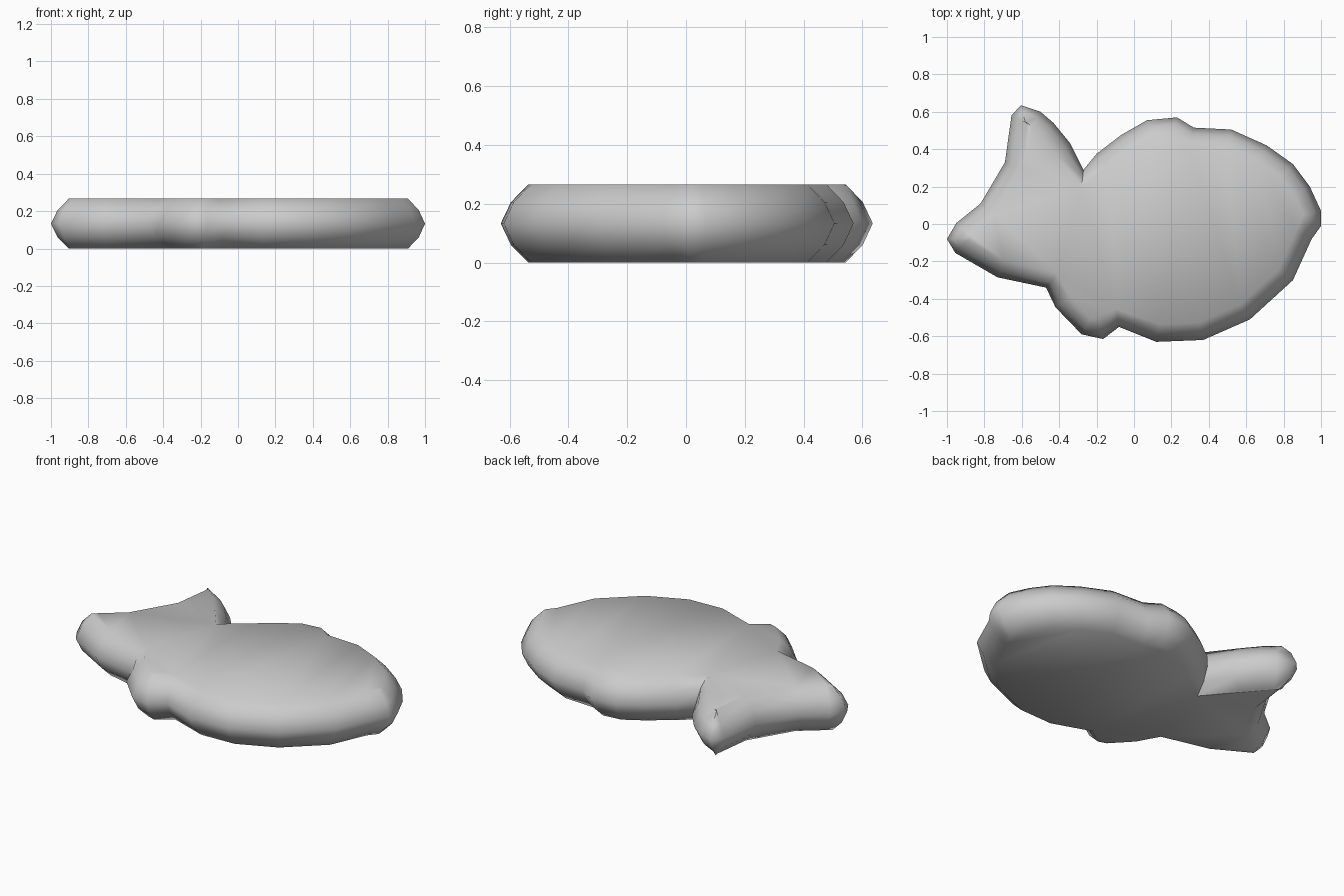
import bpy, bmesh, math
from mathutils import Vector

if "Cube" in bpy.data.objects:
    bpy.data.objects.remove(bpy.data.objects["Cube"])

# Widest outline of the fish, seen from above, counter-clockwise from the snout
OUTLINE = [
    (1.0, .07), (.94, .2), (.85, .32), (.71, .42), (.52, .505), (.32, .515),
    (.23, .57), (.07, .555), (-.07, .475), (-.20, .375), (-.27, .29),
    (-.34, .43), (-.43, .54), (-.50, .60), (-.605, .635), (-.655, .58),
    (-.69, .33), (-.82, .11), (-.95, .005), (-1.0, -.08), (-.955, -.155),
    (-.73, -.285), (-.47, -.34), (-.42, -.445), (-.28, -.59), (-.165, -.615),
    (-.08, -.55), (.12, -.63), (.37, -.62), (.62, -.51), (.85, -.30),
    (.95, -.08), (1.0, -.01),
]
# Edge profile: height and inset from the widest outline
PROFILE = [(0, .095), (.06, .035), (.133, 0), (.205, .035), (.266, .095)]


def inset(points, d):
    """Move every outline point inwards along its averaged normal."""
    pts = [Vector(p) for p in points]
    out = []
    for i, p in enumerate(pts):
        a = (p - pts[i - 1]).normalized()
        b = (pts[(i + 1) % len(pts)] - p).normalized()
        n = Vector((-a.y - b.y, a.x + b.x)).normalized()
        out.append(p + n * d)
    return out


# Fish body: stacked rings with flat caps
bm = bmesh.new()
rings = [[bm.verts.new((p.x, p.y, z)) for p in inset(OUTLINE, d)]
         for z, d in PROFILE]
for lo, hi in zip(rings, rings[1:]):
    for i in range(len(lo)):
        j = (i + 1) % len(lo)
        bm.faces.new((lo[i], lo[j], hi[j], hi[i]))
caps = [bm.faces.new(list(reversed(rings[0]))), bm.faces.new(rings[-1])]
bmesh.ops.triangulate(bm, faces=caps)
bmesh.ops.recalc_face_normals(bm, faces=bm.faces)

mesh = bpy.data.meshes.new("fish_body")
bm.to_mesh(mesh)
bm.free()
fish = bpy.data.objects.new("fish_body", mesh)
bpy.context.collection.objects.link(fish)

# Soft shading
bpy.context.view_layer.objects.active = fish
fish.select_set(True)
bpy.ops.object.shade_smooth_by_angle(angle=math.radians(65))
